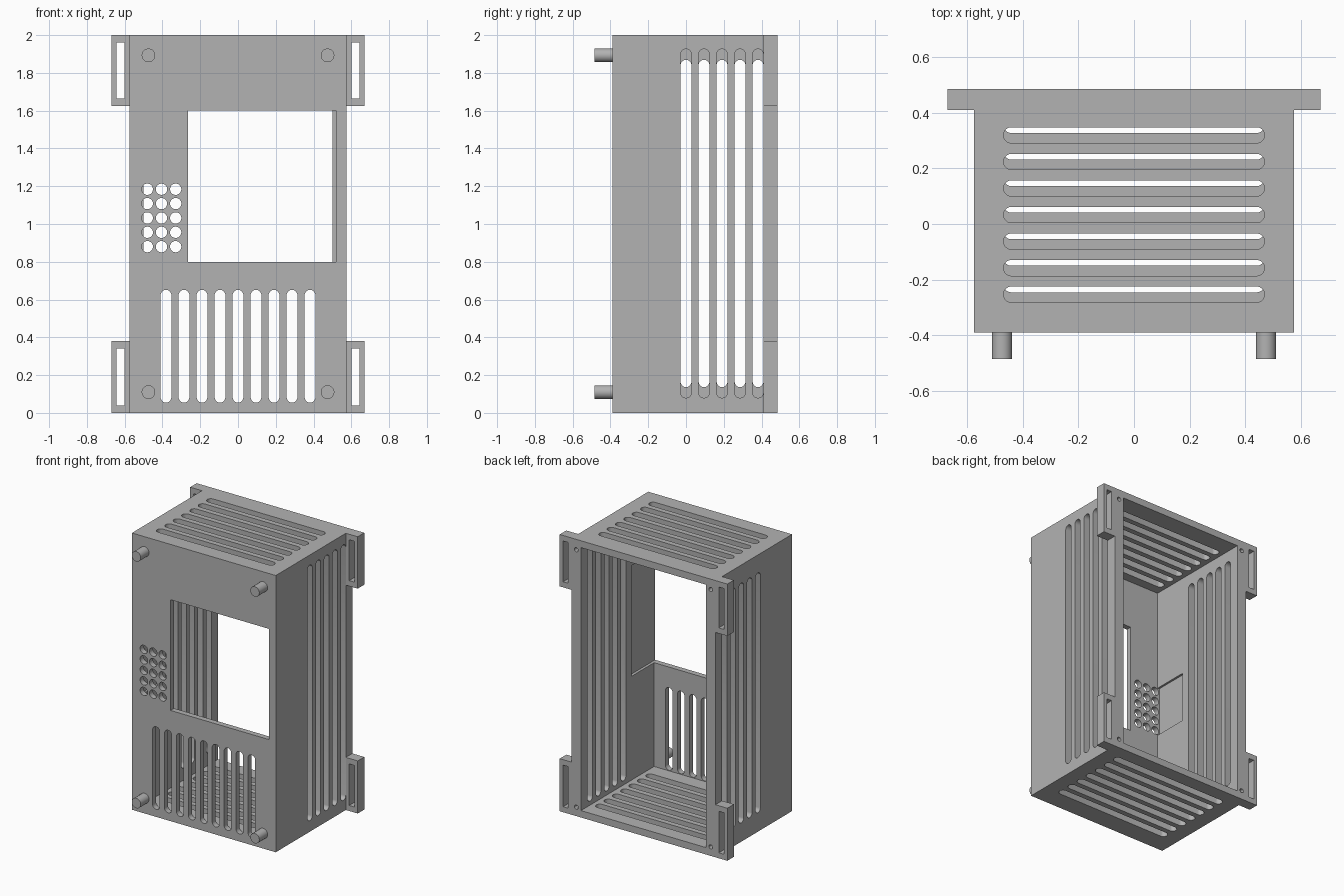
import bpy, bmesh, math
from mathutils import Vector

cube = bpy.data.objects.get("Cube")
if cube:
    bpy.data.objects.remove(cube, do_unlink=True)

grey = bpy.data.materials.new("plain grey")
grey.use_nodes = True
GREY = (0.45, 0.45, 0.45, 1)
grey.diffuse_color = GREY
grey.node_tree.nodes["Principled BSDF"].inputs["Base Color"].default_value = GREY

# Overall sizes
W, FRONT, BACK, H = 0.575, -0.39, 0.485, 2.0
SIDE, PLATE, FACE = 0.075, 0.05, 0.04
PITCH, R = 0.0953, 0.0285


def slot(u, v, half_u, half_v, r, n=12):
    """Outline of a round-ended slot, or of a circle when both halves are 0."""
    pts = []
    for i in range(2 * n):
        a = 2 * math.pi * (i + 0.5) / (2 * n)
        c, s = math.cos(a), math.sin(a)
        pts.append((u + r * c + math.copysign(half_u, c), v + r * s + math.copysign(half_v, s)))
    return pts


def rect(u0, u1, v0, v1):
    return [(u0, v0), (u1, v0), (u1, v1), (u0, v1)]


def place(axis, u, v, w):
    return Vector({"x": (w, u, v), "y": (u, w, v), "z": (u, v, w)}[axis])


def prisms(name, axis, outlines, w0, w1):
    """One object made of outlines extruded along an axis."""
    bm = bmesh.new()
    for pts in outlines:
        a = [bm.verts.new(place(axis, u, v, w0)) for u, v in pts]
        b = [bm.verts.new(place(axis, u, v, w1)) for u, v in pts]
        bm.faces.new(a)
        bm.faces.new(b[::-1])
        for i in range(len(a)):
            j = (i + 1) % len(a)
            bm.faces.new((a[i], b[i], b[j], a[j]))
    bmesh.ops.recalc_face_normals(bm, faces=bm.faces)
    me = bpy.data.meshes.new(name)
    bm.to_mesh(me)
    bm.free()
    me.materials.append(grey)
    ob = bpy.data.objects.new(name, me)
    bpy.context.collection.objects.link(ob)
    return ob


def select(ob):
    bpy.ops.object.select_all(action="DESELECT")
    bpy.context.view_layer.objects.active = ob
    ob.select_set(True)


def cut(ob, axis, outlines, w0, w1):
    """Subtract extruded outlines from an object."""
    cutter = prisms("cutter", axis, outlines, w0, w1)
    cutter.hide_render = True
    mod = ob.modifiers.new("cut", "BOOLEAN")
    mod.operation, mod.solver, mod.object = "DIFFERENCE", "EXACT", cutter
    select(ob)
    bpy.ops.object.modifier_apply(modifier=mod.name)
    bpy.data.objects.remove(cutter, do_unlink=True)


# Hollow housing, open at the back
housing = prisms("housing", "y", [rect(-W, W, 0, H)], FRONT, BACK)
inner = W - SIDE
cut(housing, "y", [rect(-inner, inner, PLATE, H - PLATE)], FRONT + FACE, 1)

# Display window and the pocket beside it
cut(housing, "y", [rect(-0.265, 0.52, 0.8, 1.6)], -1, -0.09)

# Speaker pocket inside the wall, then its grid of holes
cut(housing, "y", [rect(-0.515, -0.3, 0.85, 1.215)], FRONT + FACE, -0.09)
cut(housing, "y", [slot(-0.48 + 0.075 * i, 0.88 + 0.076 * j, 0, 0, 0.03)
                   for i in range(3) for j in range(5)], -1, FRONT + 0.1)

# Front vents
cut(housing, "y", [slot(PITCH * i, 0.353, 0, 0.27, R) for i in range(-4, 5)],
    -1, FRONT + 0.1)

# Side vents, shorter on one side
for x0, x1, half in ((0.4, 1, 0.895), (-1, -0.4, 0.838)):
    cut(housing, "x", [slot(PITCH * i, 1.003, 0, half, R) for i in range(5)], x0, x1)

# Top vents and slightly shifted bottom vents
for z0, z1, mid in ((H - 0.2, H + 0.2, 0.033), (-0.2, 0.2, 0.069)):
    cut(housing, "z", [slot(0, mid + PITCH * i, 0.44, 0, R) for i in range(-3, 4)], z0, z1)

# Screw holes in the rear rim
cut(housing, "y", [slot(x, z, 0, 0, 0.015) for x in (-0.5375, 0.5375)
                   for z in (0.065, H - 0.075)], BACK - 0.07, 1)

# Mounting ears with strap slots
parts = [housing]
for side, s in (("left", 1), ("right", -1)):
    for level, z0, z1 in (("lower", 0, 0.38), ("upper", 1.625, H)):
        ear = prisms(f"{level}_{side}_ear", "y", [rect(s * W, s * 0.67, z0, z1)], 0.41, BACK)
        cut(ear, "y", [rect(s * 0.602, s * 0.643, z0 + 0.04, z1 - 0.04)], 0, 1)
        parts.append(ear)

# Front pegs
for side, x in (("left", 0.474), ("right", -0.474)):
    for level, z in (("lower", 0.11), ("upper", 1.893)):
        parts.append(prisms(f"{level}_{side}_peg", "y",
                            [slot(x, z, 0, 0, 0.036, 16)], -0.485, FRONT))

# Smooth round surfaces, keep the edges sharp
for ob in parts:
    select(ob)
    bpy.ops.object.shade_smooth_by_angle(angle=math.radians(30))
